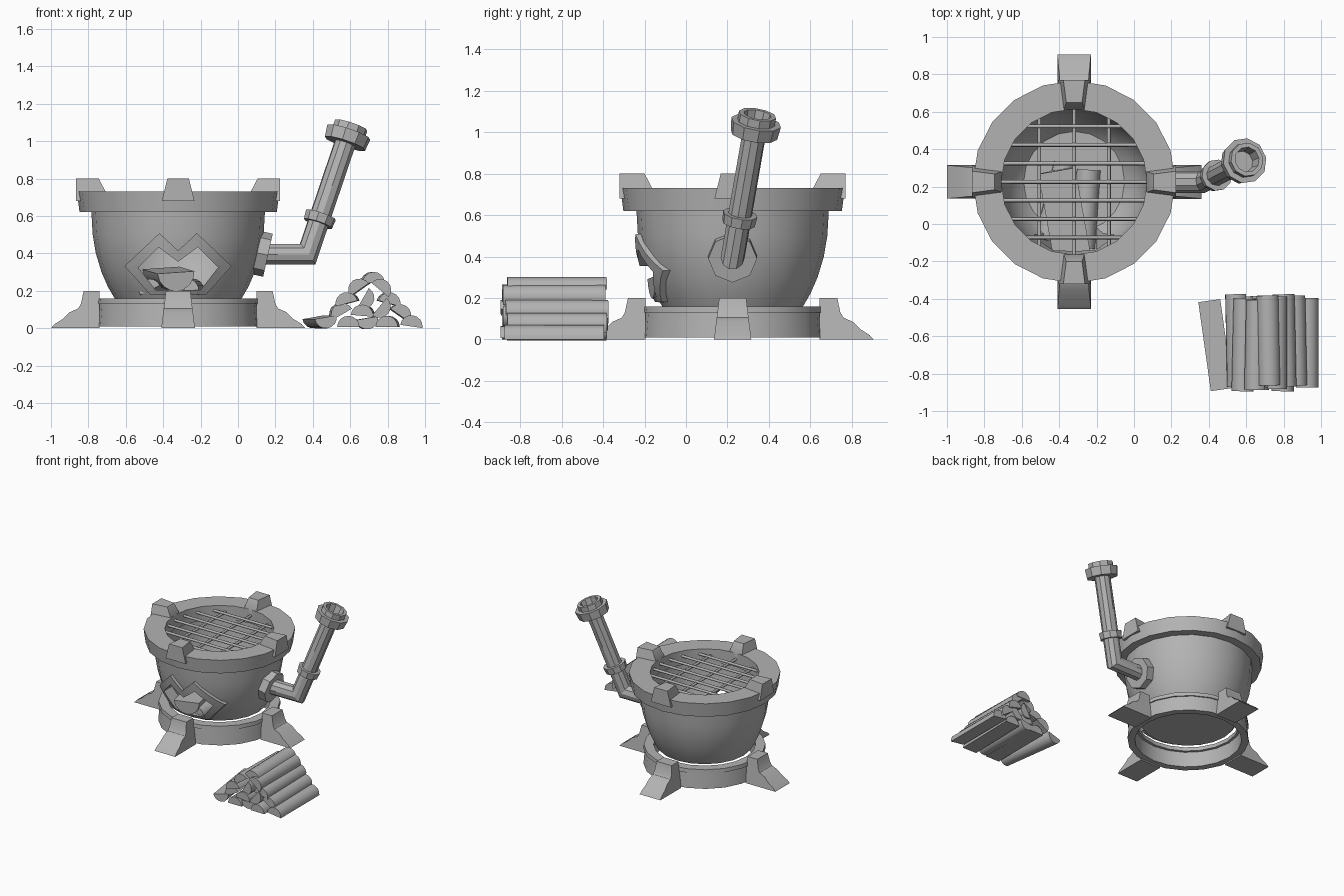
import bpy, bmesh
from math import pi, cos, sin, sqrt, radians
from mathutils import Matrix, Vector, Euler

if "Cube" in bpy.data.objects:
    bpy.data.objects.remove(bpy.data.objects["Cube"])

GREY = (0.45, 0.45, 0.45, 1)
mat = bpy.data.materials.new("plain_grey")
mat.use_nodes = True
mat.diffuse_color = GREY
mat.node_tree.nodes["Principled BSDF"].inputs["Base Color"].default_value = GREY

CX, CY = -0.32, 0.225
CENTRE = Matrix.Translation((CX, CY, 0))


def finish(name, bm, matrix=Matrix(), angle=30):
    bmesh.ops.recalc_face_normals(bm, faces=bm.faces)
    bm.transform(matrix)
    mesh = bpy.data.meshes.new(name)
    bm.to_mesh(mesh)
    bm.free()
    mesh.materials.append(mat)
    smooth(mesh, angle)
    obj = bpy.data.objects.new(name, mesh)
    bpy.context.collection.objects.link(obj)
    return obj


def smooth(mesh, angle=30):
    mesh.polygons.foreach_set("use_smooth", [True] * len(mesh.polygons))
    mesh.set_sharp_from_angle(angle=radians(angle))


def lathe(name, profile, sides, matrix=CENTRE, closed=True):
    """Turn a list of (radius, height) points round the z axis."""
    bm = bmesh.new()
    vs = [bm.verts.new((r, 0, z)) for r, z in profile]
    pairs = list(zip(vs, vs[1:])) + ([(vs[-1], vs[0])] if closed else [])
    edges = [bm.edges.new(p) for p in pairs]
    bmesh.ops.spin(bm, geom=vs + edges, cent=(0, 0, 0), axis=(0, 0, 1),
                   angle=2 * pi, steps=sides, use_merge=True)
    bmesh.ops.remove_doubles(bm, verts=bm.verts, dist=0.0005)
    return finish(name, bm, matrix)


def loft(name, rings, matrix=Matrix(), caps=True, loop=False):
    """Bridge rings of equal length, with end caps or as a loop."""
    bm = bmesh.new()
    rows = [[bm.verts.new(p) for p in ring] for ring in rings]
    n = len(rows[0])
    for a, b in zip(rows, rows[1:] + rows[:1] if loop else rows[1:]):
        for i in range(n):
            j = (i + 1) % n
            bm.faces.new((a[i], a[j], b[j], b[i]))
    if caps and not loop:
        bm.faces.new(rows[0])
        bm.faces.new(rows[-1])
    return finish(name, bm, matrix)


# Bowl, with an outer wall, an inner wall and a floor
OUTER = [(0.34, 0.16), (0.375, 0.22), (0.41, 0.3), (0.44, 0.4), (0.457, 0.5), (0.465, 0.64)]
INNER = [(0.40, 0.64), (0.395, 0.5), (0.37, 0.36), (0.32, 0.25), (0.27, 0.2)]
bowl = lathe("bowl", [(0, 0.16)] + OUTER + INNER + [(0, 0.2)], 20)


def wall_radius(z):
    for (r0, z0), (r1, z1) in zip(OUTER, OUTER[1:]):
        if z <= z1:
            return r0 + (r1 - r0) * (z - z0) / (z1 - z0)
    return OUTER[-1][0]


# Rim, base ring and base lip
lathe("rim", [(0.39, 0.62), (0.527, 0.62), (0.542, 0.73), (0.39, 0.73)], 20)
lathe("base_ring", [(0.385, 0.01), (0.437, 0.01), (0.427, 0.135), (0.385, 0.135)], 20)
lathe("base_lip", [(0.365, 0.13), (0.437, 0.13), (0.435, 0.16), (0.365, 0.16)], 20)


# Heart-shaped fire opening: half outline mirrored, then subdivided
def heart(half):
    pts = half + [(-x, z) for x, z in reversed(half) if x > 0]
    out = []
    for (x0, z0), (x1, z1) in zip(pts, pts[1:] + pts[:1]):
        out += [(x0 + (x1 - x0) * k / 4, z0 + (z1 - z0) * k / 4) for k in range(4)]
    return out


frame_out = heart([(0, 0.415), (0.1, 0.508), (0.286, 0.332), (0.15, 0.18)])
frame_in = heart([(0, 0.355), (0.105, 0.433), (0.214, 0.325), (0.12, 0.205)])

cutter = loft("opening_cutter", [[(x, y, z) for x, z in frame_in] for y in (-0.7, -0.12)], CENTRE)
cutter.hide_render = True
mod = bowl.modifiers.new("opening", "BOOLEAN")
mod.operation, mod.solver, mod.object = "DIFFERENCE", "EXACT", cutter
cut = bpy.data.meshes.new_from_object(bowl.evaluated_get(bpy.context.evaluated_depsgraph_get()))
bowl.modifiers.clear()
bowl.data = cut
smooth(cut)
bpy.data.objects.remove(cutter)


# Raised frame that follows the bowl wall
def on_wall(points, lift):
    return [(x, -sqrt((wall_radius(z) + lift) ** 2 - x * x), z) for x, z in points]


loft("opening_frame", [on_wall(frame_out, -0.02), on_wall(frame_out, 0.022),
                       on_wall(frame_in, 0.022), on_wall(frame_in, -0.06)], CENTRE, loop=True)

# Four feet and four pot rests round the body
FOOT = [(0.42, 0), (0.68, 0), (0.66, 0.022), (0.615, 0.05), (0.58, 0.085),
        (0.535, 0.105), (0.52, 0.13), (0.505, 0.2), (0.42, 0.2)]
REST = [(0.388, 0.68), (0.545, 0.68), (0.545, 0.8), (0.425, 0.8), (0.388, 0.73)]
for i, side in enumerate(("left", "back", "right", "front")):
    turn = CENTRE @ Matrix.Rotation(i * pi / 2, 4, "Z")
    loft(side + "_foot", [[(r, s * (0.09 - 0.125 * z), z) for r, z in FOOT] for s in (-1, 1)], turn)
    loft(side + "_pot_rest",
         [[(r, s * (0.055 + 0.13 * (r - 0.39) - 0.25 * (z - 0.73)), z) for r, z in REST]
          for s in (-1, 1)], turn)


# Grate bars, trimmed to the inside of the rim
def bar(name, offset, along_x):
    half = sqrt(0.4 ** 2 - offset ** 2)
    bm = bmesh.new()
    bmesh.ops.create_cone(bm, cap_ends=True, segments=8, radius1=0.01, radius2=0.01, depth=2 * half)
    if along_x:
        m = Matrix.Translation((CX, CY + offset, 0.69)) @ Matrix.Rotation(pi / 2, 4, "Y")
    else:
        m = Matrix.Translation((CX + offset, CY, 0.68)) @ Matrix.Rotation(pi / 2, 4, "X")
    finish(name, bm, m, 50)


for i in range(-3, 4):
    bar(f"grate_bar_{i + 4}", i * 0.099, True)
for i in range(-1, 2):
    bar(f"grate_cross_bar_{i + 2}", i * 0.186, False)

# Chimney pipe with a mitred elbow
start, elbow, top = Vector((0.1, CY, 0.395)), Vector((0.372, CY, 0.395)), Vector((0.605, 0.345, 1.085))
d0, d1 = (elbow - start).normalized(), (top - elbow).normalized()


def slide(ring, along, point, normal):
    return [v + along * ((point - v).dot(normal) / along.dot(normal)) for v in ring]


ring0 = [start + Vector((0, 0.058 * cos(a), 0.058 * sin(a))) for a in (k * pi / 5 for k in range(10))]
ring1 = slide(ring0, d0, elbow, d0 + d1)
ring2 = slide(ring1, d1, top - d1 * 0.09, d1)
loft("chimney_pipe", [ring0, ring1, ring2])


def aimed(point, direction):
    return Matrix.Translation(point) @ direction.to_track_quat("Z", "Y").to_matrix().to_4x4()


lathe("pipe_flange", [(0, -0.08), (0.118, -0.08), (0.118, 0), (0, 0)], 8,
      aimed((0.16, CY, 0.39), Vector((0.976, 0, -0.217))), False)
lathe("pipe_collar", [(0.05, -0.025), (0.08, -0.025), (0.085, 0.025), (0.05, 0.025)], 10,
      aimed(elbow + d1 * 0.2, d1))
lathe("chimney_cap", [(0, -0.105), (0.115, -0.105), (0.123, -0.04), (0.092, -0.04),
                      (0.092, 0), (0.068, 0), (0.06, -0.085), (0, -0.085)], 10,
      aimed(top, d1), False)


# Split logs: half-round bars lying along y
def split_log(name, x, y, z, radius, length, roll=0, yaw=0, pitch=0):
    arc = [(radius * cos(k * pi / 8), radius * (sin(k * pi / 8) - 0.4)) for k in range(9)]
    rot = Euler((radians(pitch), radians(roll), radians(yaw)), "XYZ").to_matrix().to_4x4()
    loft(name, [[(u, s * length / 2, v) for u, v in arc] for s in (-1, 1)],
         Matrix.Translation((x, y, z)) @ rot)


# Wood burning inside the bowl
split_log("burning_log_1", -0.37, 0.06, 0.27, 0.1, 0.46, 176, 10, -3)
split_log("burning_log_2", -0.25, 0.08, 0.225, 0.065, 0.42, 20, -4)
split_log("burning_log_3", -0.43, 0.12, 0.225, 0.06, 0.42, -25, -14)

# Wood pile: x, z and roll of each log
PILE = [(0.47, 0.035, 170), (0.59, 0.03, 0), (0.69, 0.03, 170), (0.8, 0.03, 0), (0.93, 0.033, 8),
        (0.54, 0.095, -30), (0.67, 0.09, 5), (0.775, 0.1, 130), (0.875, 0.088, 35),
        (0.58, 0.155, -15), (0.69, 0.15, 120), (0.81, 0.155, 15),
        (0.64, 0.225, -35), (0.775, 0.222, 40), (0.72, 0.265, 0)]
for i, (x, z, roll) in enumerate(PILE):
    first = i == 0
    split_log(f"pile_log_{i + 1}", x - 0.03 * first, -0.635 + 0.012 * (i % 3 - 1), z, 0.06,
              0.48 + 0.015 * (i % 2), roll, 8 if first else (i % 3 - 1) * 1.2)
